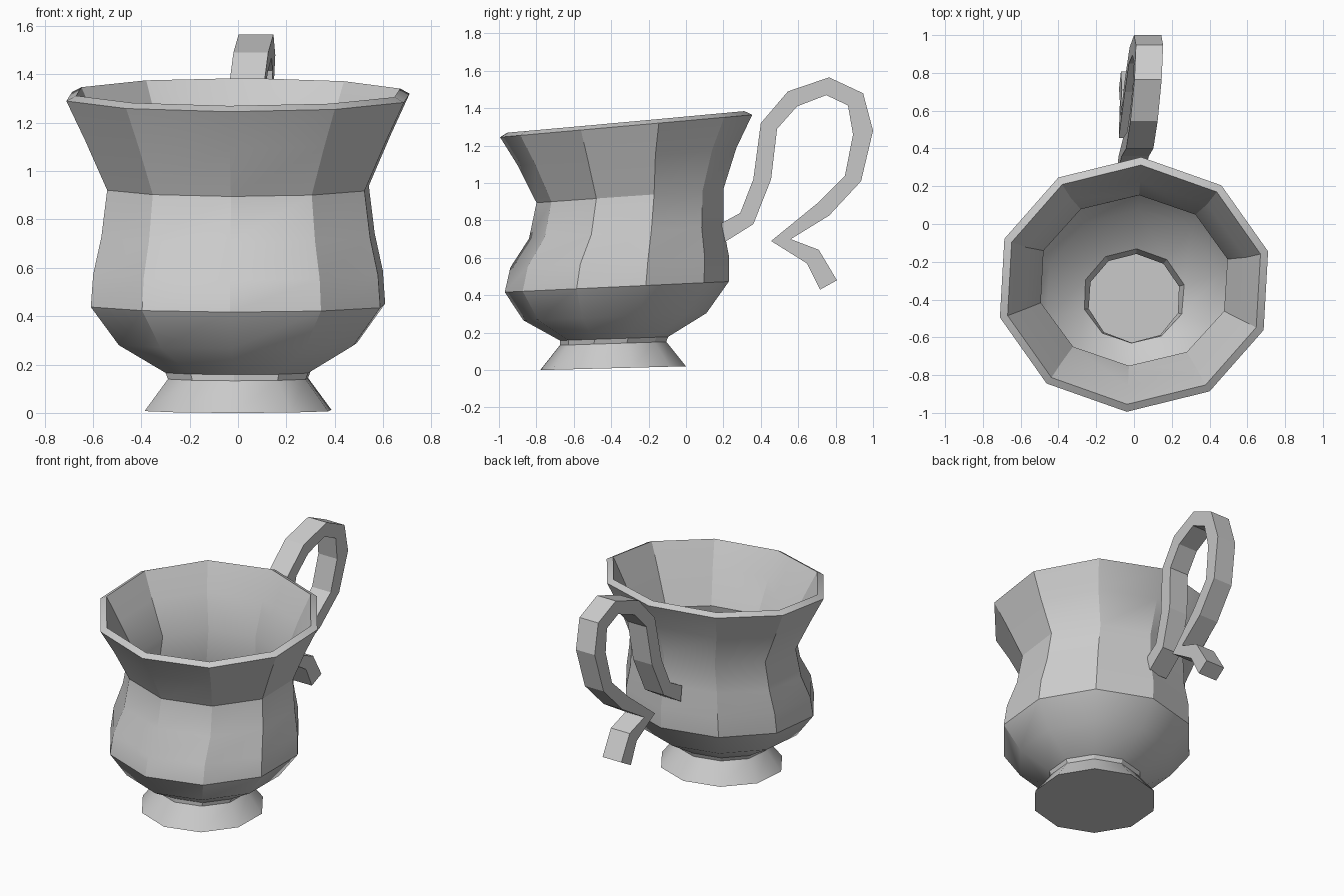
import bpy
import math

if "Cube" in bpy.data.objects:
    bpy.data.objects.remove(bpy.data.objects["Cube"])

SIDES = 10


def make_object(name, verts, faces):
    mesh = bpy.data.meshes.new(name)
    mesh.from_pydata(verts, [], faces)
    mesh.update()
    obj = bpy.data.objects.new(name, mesh)
    bpy.context.collection.objects.link(obj)
    bpy.context.view_layer.objects.active = obj
    obj.select_set(True)
    return obj


# Cup body and foot: ten-sided rings (z, centre y, radius x, radius y)
# that lean back progressively towards the rim
rings = [
    (0.010, -0.39, 0.40, 0.39),
    (0.142, -0.39, 0.30, 0.285),
    (0.168, -0.385, 0.31, 0.29),
    (0.285, -0.38, 0.51, 0.49),
    (0.445, -0.37, 0.63, 0.60),
    (0.580, -0.355, 0.62, 0.585),
    (0.735, -0.32, 0.585, 0.52),
    (0.930, -0.30, 0.56, 0.50),
    (1.140, -0.315, 0.655, 0.585),
    (1.305, -0.32, 0.735, 0.675),
]
verts, faces = [], []
for z, yc, rx, ry in rings:
    slope = 0.026 + 0.048 * z
    for i in range(SIDES):
        a = math.radians(87) + math.tau * i / SIDES
        dy = ry * math.sin(a)
        verts.append((rx * math.cos(a), yc + dy, z + slope * dy))
for r in range(len(rings) - 1):
    for i in range(SIDES):
        j = (i + 1) % SIDES
        a, b = r * SIDES, (r + 1) * SIDES
        faces.append((a + i, a + j, b + j, b + i))
faces.append(tuple(reversed(range(SIDES))))
cup = make_object("cup", verts, faces)

# Wall thickness, inwards
wall = cup.modifiers.new("wall", 'SOLIDIFY')
wall.thickness = 0.045
wall.offset = -1
wall.use_even_offset = True
bpy.ops.object.modifier_apply(modifier=wall.name)
bpy.ops.object.shade_smooth_by_angle(angle=math.radians(30))
cup.select_set(False)

# Handle: looping flat band given by outer and inner (y, z) outlines
outer = [(0.18, 0.78), (0.29, 0.84), (0.36, 1.02), (0.40, 1.32), (0.545, 1.49),
         (0.765, 1.565), (0.947, 1.48), (1.0, 1.28), (0.936, 1.01),
         (0.765, 0.826), (0.56, 0.70), (0.71, 0.643), (0.807, 0.48)]
inner = [(0.20, 0.68), (0.36, 0.78), (0.455, 1.02), (0.487, 1.29), (0.594, 1.41),
         (0.75, 1.47), (0.866, 1.415), (0.893, 1.26), (0.85, 1.04),
         (0.70, 0.89), (0.455, 0.69), (0.647, 0.57), (0.717, 0.43)]


def band_point(p, side):
    y, z = p
    lean = -0.09 + 0.074 * y + 0.069 * z
    return (lean + side * 0.072, y, z)


verts, faces = [], []
for o, n in zip(outer, inner):
    verts += [band_point(o, -1), band_point(o, 1), band_point(n, 1), band_point(n, -1)]
for s in range(len(outer) - 1):
    for i in range(4):
        j = (i + 1) % 4
        faces.append((s * 4 + i, s * 4 + 4 + i, s * 4 + 4 + j, s * 4 + j))
last = len(verts) - 4
faces += [(0, 1, 2, 3), (last + 3, last + 2, last + 1, last)]
handle = make_object("handle", verts, faces)
